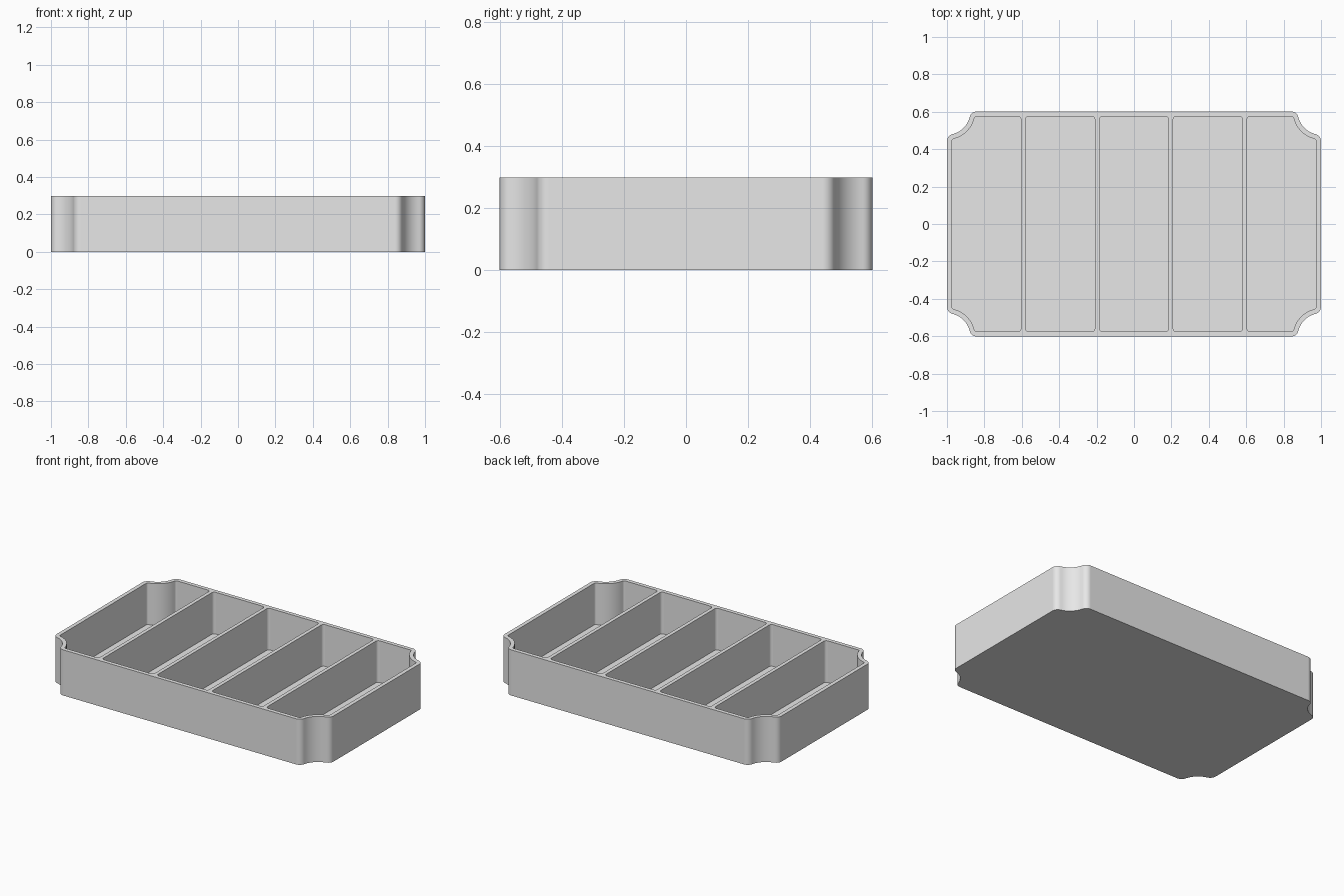
import bpy
import bmesh
from math import sin, cos, atan2, pi, sqrt

if "Cube" in bpy.data.objects:
    bpy.data.objects.remove(bpy.data.objects["Cube"], do_unlink=True)

HALF_X, HALF_Y, HEIGHT = 1.0, 0.602, 0.298
WALL = 0.026            # outer wall and floor thickness
PITCH, CELL = 0.395, 0.371
SCOOP, FILLET = 0.125, 0.04
CELL_ROUND = 0.018

grey = bpy.data.materials.new("light grey plastic")
grey.use_nodes = True
grey.diffuse_color = (0.8, 0.8, 0.8, 1)
grey.node_tree.nodes["Principled BSDF"].inputs["Base Color"].default_value = (0.8, 0.8, 0.8, 1)


def arc(cx, cy, r, start, end, steps):
    angles = [start + (end - start) * i / steps for i in range(steps + 1)]
    return [(cx + r * cos(a), cy + r * sin(a)) for a in angles]


def scooped_corner(inset):
    """Concave corner with a fillet on each side, moved inward by inset."""
    reach = sqrt((SCOOP + FILLET) ** 2 - FILLET ** 2)
    lean = atan2(reach, FILLET)
    first = arc(HALF_X - FILLET, HALF_Y - reach, FILLET - inset, 0, lean, 7)
    hollow = arc(HALF_X, HALF_Y, SCOOP + inset, pi + lean, 1.5 * pi - lean, 12)
    last = arc(HALF_X - reach, HALF_Y - FILLET, FILLET - inset, pi / 2 - lean, pi / 2, 7)
    return first + hollow[1:-1] + last


def round_corner(x, y):
    return arc(x - CELL_ROUND, y - CELL_ROUND, CELL_ROUND, 0, pi / 2, 6)


def mirrored(points, sx, sy):
    """Place a corner in another quadrant, keeping the outline anticlockwise."""
    moved = [(sx * x, sy * y) for x, y in points]
    return moved if sx * sy > 0 else moved[::-1]


def add_prism(bm, outline, bottom, top):
    base = bm.faces.new([bm.verts.new((x, y, bottom)) for x, y in outline])
    grown = bmesh.ops.extrude_face_region(bm, geom=[base], use_keep_orig=True)["geom"]
    raised = [v for v in grown if isinstance(v, bmesh.types.BMVert)]
    bmesh.ops.translate(bm, verts=raised, vec=(0, 0, top - bottom))


def make_object(name, bm):
    bmesh.ops.recalc_face_normals(bm, faces=bm.faces[:])
    mesh = bpy.data.meshes.new(name)
    bm.to_mesh(mesh)
    bm.free()
    mesh.materials.append(grey)
    obj = bpy.data.objects.new(name, mesh)
    bpy.context.collection.objects.link(obj)
    return obj


QUADRANTS = [(1, 1), (-1, 1), (-1, -1), (1, -1)]

# Solid tray body with scooped corners
bm = bmesh.new()
body = []
for sx, sy in QUADRANTS:
    body += mirrored(scooped_corner(0), sx, sy)
add_prism(bm, body, 0, HEIGHT)
tray = make_object("divided_tray", bm)

# Five compartments: three plain ones and two that follow the scooped ends
bm = bmesh.new()
for i in (-1, 0, 1):
    cell = []
    for sx, sy in QUADRANTS:
        cell += mirrored(round_corner(CELL / 2, HALF_Y - WALL), sx, sy)
    add_prism(bm, [(x + i * PITCH, y) for x, y in cell], WALL, HEIGHT + 0.1)

inner_x = 2 * PITCH - CELL / 2
for side in (1, -1):
    divider_corner = [(2 * inner_x - x, y) for x, y in round_corner(inner_x, HALF_Y - WALL)][::-1]
    end_cell = (scooped_corner(WALL) + divider_corner
                + mirrored(divider_corner, 1, -1)
                + mirrored(scooped_corner(WALL), 1, -1))
    add_prism(bm, [(side * x, y) for x, y in end_cell], WALL, HEIGHT + 0.1)
cutter = make_object("compartment_cutter", bm)
cutter.hide_render = True

# Hollow out the tray
bpy.ops.object.select_all(action="DESELECT")
bpy.context.view_layer.objects.active = tray
tray.select_set(True)
cut = tray.modifiers.new("compartments", "BOOLEAN")
cut.operation = "DIFFERENCE"
cut.solver = "EXACT"
cut.object = cutter
bpy.ops.object.modifier_apply(modifier=cut.name)
bpy.data.objects.remove(cutter, do_unlink=True)

# Smooth curved walls, crisp rims and flat sides
bpy.ops.object.shade_smooth_by_angle(angle=pi / 6)
normals = tray.modifiers.new("flat sides", "WEIGHTED_NORMAL")
normals.keep_sharp = True
